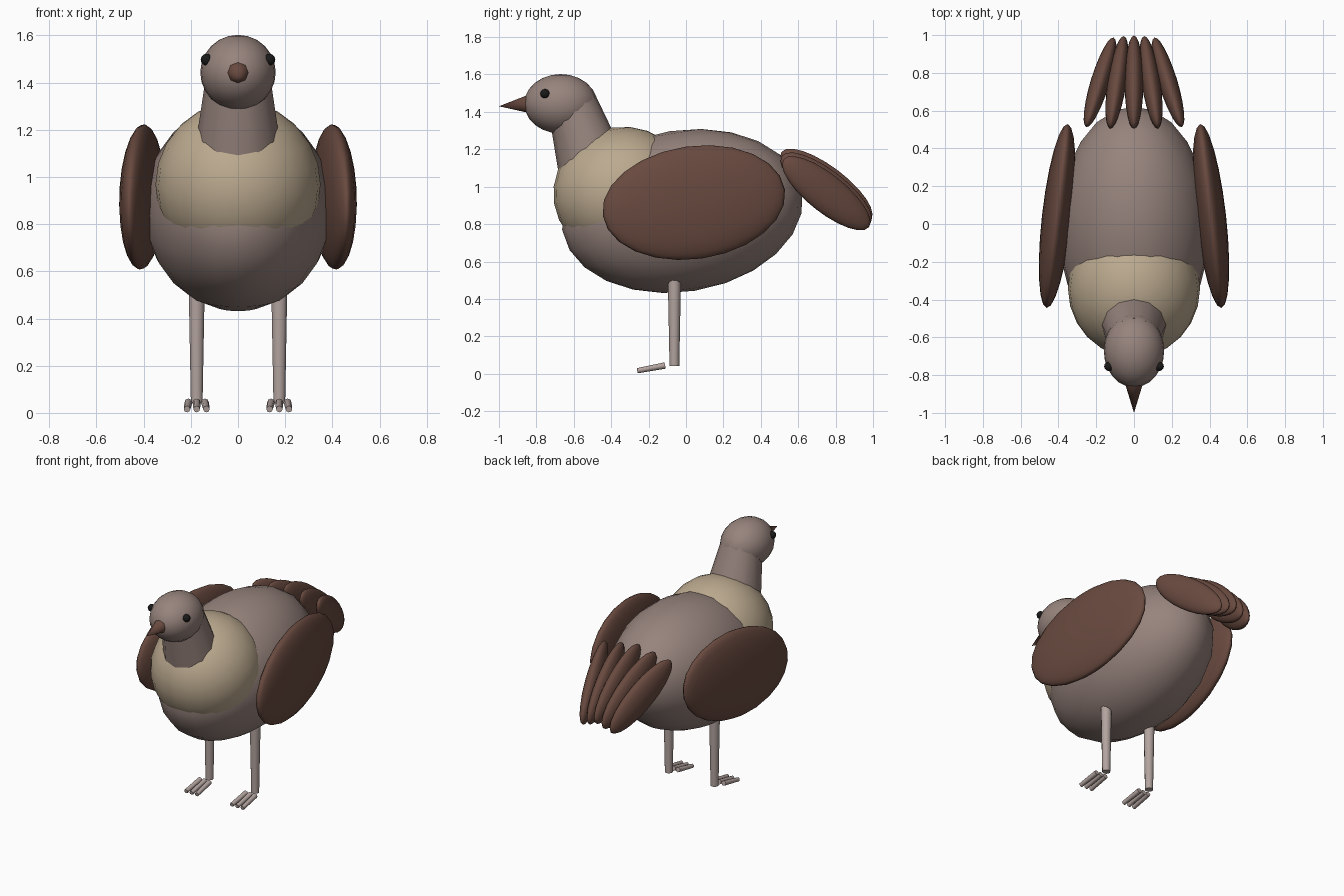
import bpy
from math import radians
from mathutils import Vector

if "Cube" in bpy.data.objects:
    bpy.data.objects.remove(bpy.data.objects["Cube"])


def material(name, rgb):
    m = bpy.data.materials.new(name)
    m.diffuse_color = (*rgb, 1)
    m.use_nodes = True
    m.node_tree.nodes["Principled BSDF"].inputs["Base Color"].default_value = m.diffuse_color
    return m


PLUMAGE = material("plumage", (0.31, 0.23, 0.205))
CREAM = material("cream", (0.50, 0.40, 0.275))
BROWN = material("brown", (0.14, 0.068, 0.05))
LEG = material("leg", (0.45, 0.37, 0.345))
BLACK = material("black", (0.01, 0.01, 0.01))


def finish(name, mat):
    o = bpy.context.object
    o.name = name
    o.data.materials.append(mat)
    bpy.ops.object.shade_smooth_by_angle(angle=radians(46))
    return o


def ellipsoid(name, loc, radii, mat, tilt=0, yaw=0, seg=24, rings=12):
    bpy.ops.mesh.primitive_uv_sphere_add(
        segments=seg, ring_count=rings, radius=1, location=loc,
        rotation=(radians(tilt), 0, radians(yaw)))
    bpy.context.object.scale = radii
    return finish(name, mat)


def taper(name, a, b, ra, rb, mat, sides):
    a, b = Vector(a), Vector(b)
    bpy.ops.mesh.primitive_cone_add(
        vertices=sides, radius1=ra, radius2=rb, depth=(b - a).length,
        location=(a + b) / 2)
    o = bpy.context.object
    o.rotation_euler = (b - a).to_track_quat('Z', 'Y').to_euler()
    return finish(name, mat)


# Body, breast, neck and head
ellipsoid("body", (0, -0.02, 0.87), (0.40, 0.65, 0.432), PLUMAGE, tilt=9)
ellipsoid("breast", (0, -0.34, 0.968), (0.35, 0.37, 0.352), CREAM, tilt=9)
taper("neck", (0, -0.50, 1.10), (0, -0.62, 1.48), 0.185, 0.128, PLUMAGE, 12)
ellipsoid("head", (0, -0.67, 1.443), (0.16, 0.195, 0.159), PLUMAGE)
taper("beak", (0, -0.83, 1.443), (0, -1.0, 1.43), 0.052, 0, BROWN, 8)

for side, s in (("left", -1), ("right", 1)):
    # Eye and folded wing
    ellipsoid(side + "_eye", (s * 0.133, -0.754, 1.497), (0.025,) * 3, BLACK,
              seg=12, rings=8)
    ellipsoid(side + "_wing", (s * 0.407, 0.042, 0.915), (0.08, 0.495, 0.302),
              BROWN, tilt=8, yaw=s * 6.5)
    # Leg and three forward toes
    x = s * 0.175
    taper(side + "_leg", (x, -0.062, 0.04), (x, -0.062, 0.55),
          0.026, 0.036, LEG, 10)
    for i in (-1, 0, 1):
        taper(f"{side}_toe_{i + 2}", (x + i * 0.035, -0.112, 0.044),
              (x + i * 0.041, -0.26, 0.016), 0.017, 0.014, LEG, 8)

# Tail feathers: outer ones sit lower and angle inward to the tip
for i in range(-2, 3):
    ellipsoid(f"tail_feather_{i + 3}",
              (i * 0.09, 0.75, 1.005 - 0.02 * abs(i)), (0.05, 0.30, 0.103),
              BROWN, tilt=-37, yaw=i * 8.5)
